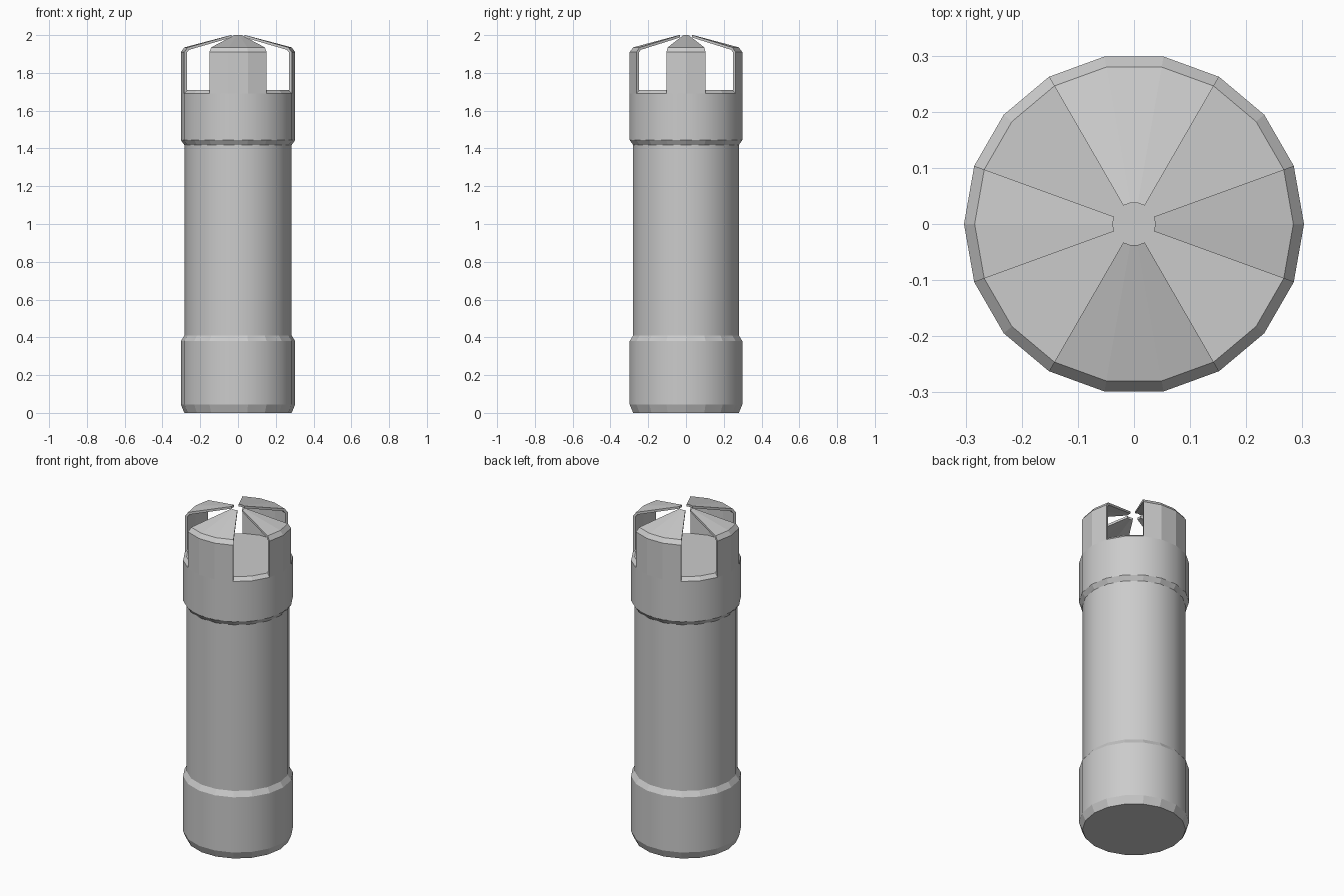
import bpy, bmesh
from math import cos, sin, radians

if "Cube" in bpy.data.objects:
    bpy.data.objects.remove(bpy.data.objects["Cube"])

STEP = 20  # degrees per facet: 18-sided throughout


def pt(r, z, deg):
    return (r * cos(radians(deg)), r * sin(radians(deg)), z)


def finish(bm, name):
    bmesh.ops.recalc_face_normals(bm, faces=bm.faces)
    me = bpy.data.meshes.new(name)
    bm.to_mesh(me)
    bm.free()
    ob = bpy.data.objects.new(name, me)
    bpy.context.collection.objects.link(ob)
    return ob


def canister(name, profile):
    """Full 18-sided lathe; vertical walls smooth, bevels flat."""
    bm = bmesh.new()
    rings = [[bm.verts.new(pt(r, z, a)) for a in range(0, 360, STEP)] for r, z in profile]
    n = len(rings[0])
    for (lo, hi), (p, q) in zip(zip(rings, rings[1:]), zip(profile, profile[1:])):
        for i in range(n):
            j = (i + 1) % n
            f = bm.faces.new((lo[i], lo[j], hi[j], hi[i]))
            f.smooth = p[0] == q[0]
    bm.faces.new(rings[0])
    bm.faces.new(rings[-1])
    return finish(bm, name)


def prong(name, profile, start, end):
    """Partial lathe of a closed cross-section, capped at both ends."""
    bm = bmesh.new()
    rings = [[bm.verts.new(pt(r, z, a)) for r, z in profile]
             for a in range(start, end + 1, STEP)]
    n = len(profile)
    for a, b in zip(rings, rings[1:]):
        for i in range(n):
            j = (i + 1) % n
            bm.faces.new((a[i], a[j], b[j], b[i]))
    bm.faces.new(rings[0])
    bm.faces.new(rings[-1])
    return finish(bm, name)


R, r = 0.303, 0.284  # collar and body radii

# Body with bevelled lower and upper collars and a solid deck on top
canister("canister_body", [(r, 0), (R, 0.045), (R, 0.38), (r, 0.41),
                           (r, 1.418), (R, 1.445), (R, 1.69), (r, 1.71)])

# Four bent prongs: thin upright wall and a sloping roof reaching to the middle
section = [(R, 1.69), (R, 1.91), (0.284, 1.935), (0.038, 2.0),
           (0.038, 1.987), (0.276, 1.922), (0.287, 1.908), (0.287, 1.70)]
for name, a, b in (("right", -20, 20), ("back", 60, 120),
                   ("left", 160, 200), ("front", 240, 300)):
    prong(name + "_prong", section, a, b)
